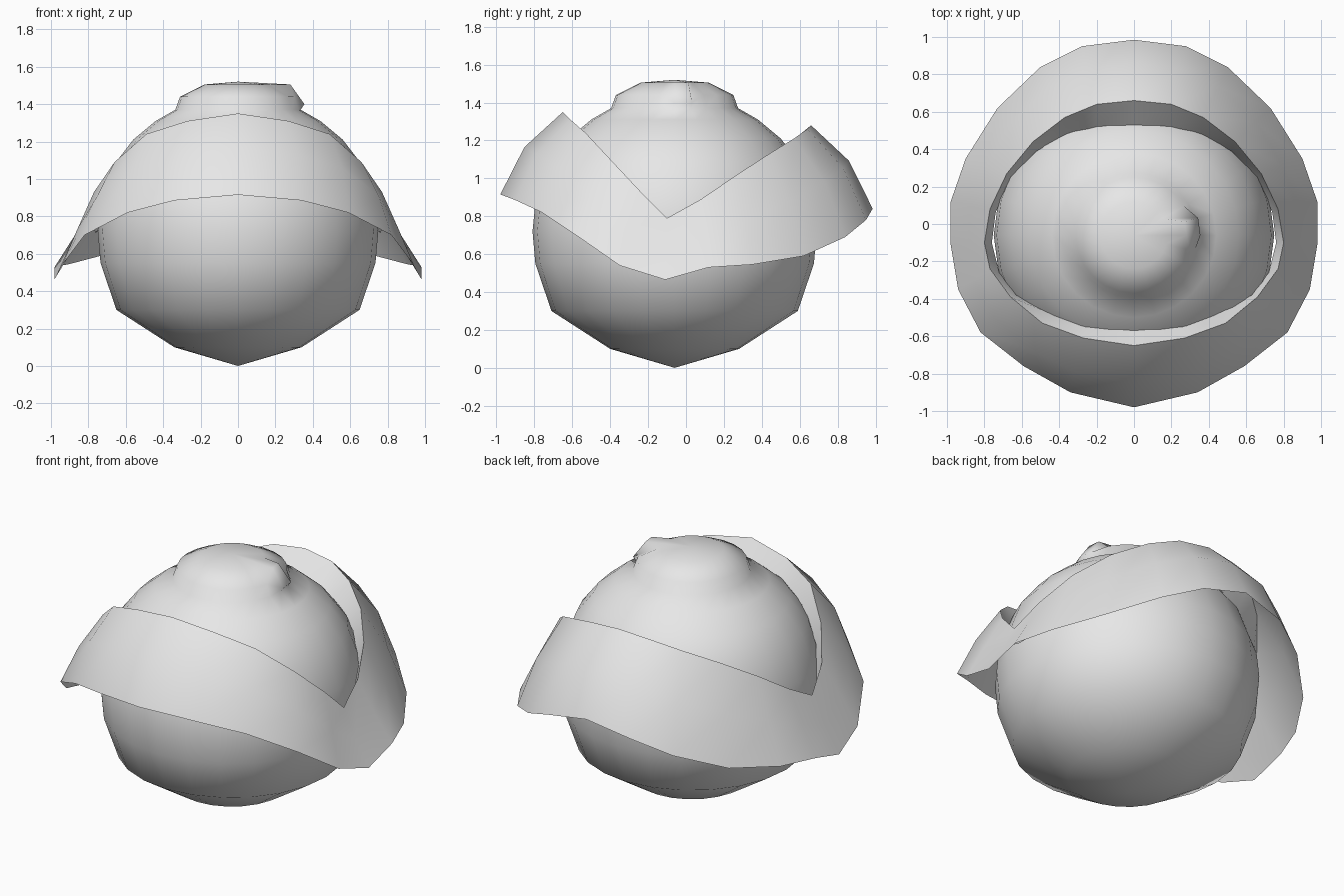
import bpy, bmesh, math
from mathutils import Vector

if "Cube" in bpy.data.objects:
    bpy.data.objects.remove(bpy.data.objects["Cube"])

grey = bpy.data.materials.new("plain grey")
grey.diffuse_color = (0.8, 0.8, 0.8, 1)
grey.use_nodes = True
grey.node_tree.nodes["Principled BSDF"].inputs["Base Color"].default_value = grey.diffuse_color
CY, CZ, R = -0.06, 0.72, 0.75     # ball centre and radius


def make_object(name, rows, closed_ring=True, angle=60):
    """Skin rows of points; a row of one point is a pole."""
    bm = bmesh.new()
    rings = [[bm.verts.new(p) for p in row] for row in rows]
    for a, b in zip(rings, rings[1:]):
        n = max(len(a), len(b))
        for i in range(n):
            j = (i + 1) % n
            if len(a) == 1:
                bm.faces.new((a[0], b[j], b[i]))
            elif len(b) == 1:
                bm.faces.new((a[i], a[j], b[0]))
            else:
                bm.faces.new((a[i], a[j], b[j], b[i]))
    mesh = bpy.data.meshes.new(name)
    bm.to_mesh(mesh)
    bm.free()
    mesh.materials.append(grey)
    obj = bpy.data.objects.new(name, mesh)
    bpy.context.collection.objects.link(obj)
    bpy.ops.object.select_all(action='DESELECT')
    obj.select_set(True)
    bpy.context.view_layer.objects.active = obj
    bpy.ops.object.shade_smooth_by_angle(angle=math.radians(angle))
    return obj


# Eyeball with a raised lens on top
profile = [(0, 0), (.34, .1), (.65, .3), (.735, .55), (.75, .72), (.735, .87),
           (.66, 1.08), (.56, 1.21), (.44, 1.31), (.335, 1.37), (.31, 1.44),
           (.18, 1.505), (0, 1.52)]
SEG = 24
rows = []
for r, z in profile:
    if r == 0:
        rows.append([(0, CY, z)])
        continue
    row = []
    for i in range(SEG):
        a = 2 * math.pi * i / SEG
        rr, zz = r, z
        if i in (0, 1):            # small pinched corner on the lens
            if z == 1.505:
                rr = 0.28
            elif z == 1.44:
                rr, zz = 0.355, 1.40
        row.append((rr * math.cos(a), CY + rr * math.sin(a), zz))
    rows.append(row)
make_object("eyeball", rows)

# Eyelids: half rows from front to back, mirrored to a full ring
outer = [(0, -.98, .915), (.34, -.9, .885), (.59, -.76, .82), (.82, -.58, .70),
         (.94, -.35, .54), (.98, -.11, .465), (.98, .12, .53), (.90, .35, .545),
         (.73, .62, .59), (.5, .84, .69), (.28, .95, .78), (0, .985, .84)]
crest = [(0, -.65, 1.35), (.27, -.61, 1.31), (.49, -.53, 1.24), (.66, -.39, 1.09),
         (.77, -.24, .93), (.80, -.1, .79), (.77, .08, .89), (.68, .27, 1.02),
         (.54, .44, 1.13), (.37, .57, 1.21), (.2, .64, 1.26), (0, .66, 1.28)]
inner_xy = [(0, -.57), (.26, -.55), (.47, -.47), (.63, -.38), (.72, -.26), (.76, -.1),
            (.74, .06), (.66, .25), (.52, .39), (.36, .48), (.2, .52), (0, .53)]

# Inner lip rests on the ball
inner = [(x, y, CZ + math.sqrt(max(0, R * R - x * x - (y - CY) ** 2)) - 0.01)
         for x, y in inner_xy]

# Middle row bulges outward, least at the corners
middle = []
for o, c in zip(outer, crest):
    m = (Vector(o) + Vector(c)) / 2
    side = abs(m.x) / Vector((m.x, m.y)).length
    out = Vector((m.x, m.y, 0)).normalized() * 0.75 + Vector((0, 0, 0.65))
    middle.append(tuple(m + out * (0.05 - 0.06 * side ** 4)))


def full_ring(half):
    return list(half) + [(-x, y, z) for x, y, z in half[-2:0:-1]]


make_object("eyelids", [full_ring(h) for h in (outer, middle, crest, inner)], angle=80)
